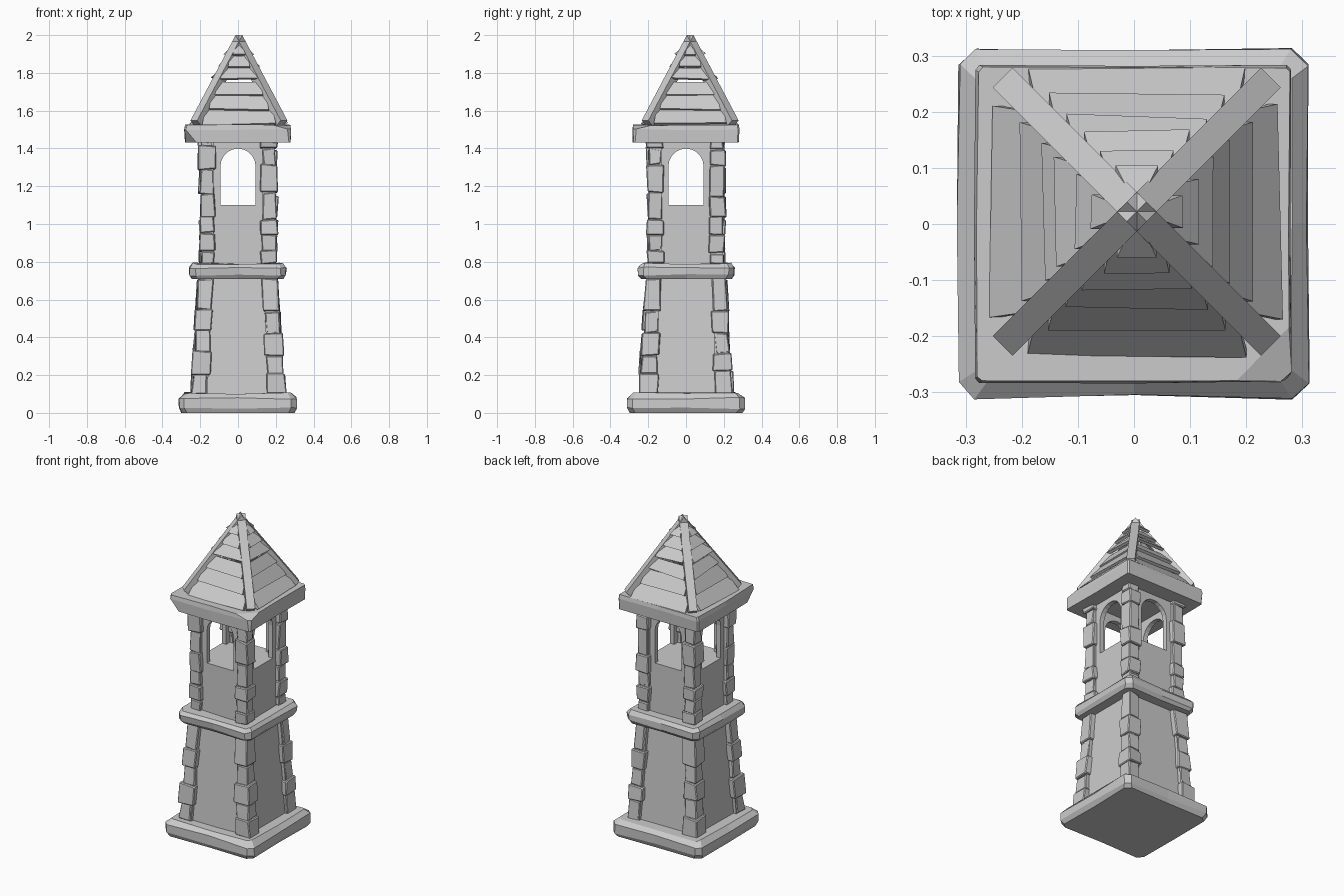
import bpy, bmesh, math, random
from mathutils import Vector

if "Cube" in bpy.data.objects:
    bpy.data.objects.remove(bpy.data.objects["Cube"])

random.seed(7)


def jit(a):
    return random.uniform(-a, a)


def finish(bm, name, bevel=0.0):
    if bevel:
        bmesh.ops.bevel(bm, geom=list(bm.edges), offset=bevel, segments=1, affect='EDGES')
    bmesh.ops.recalc_face_normals(bm, faces=bm.faces)
    me = bpy.data.meshes.new(name)
    bm.to_mesh(me)
    bm.free()
    ob = bpy.data.objects.new(name, me)
    bpy.context.collection.objects.link(ob)
    return ob


def loft(name, rings, bevel=0.0):
    """Closed solid through a stack of equal-length vertex rings."""
    bm = bmesh.new()
    rows = [[bm.verts.new(p) for p in r] for r in rings]
    n = len(rows[0])
    for a, b in zip(rows, rows[1:]):
        for i in range(n):
            bm.faces.new((a[i], a[(i + 1) % n], b[(i + 1) % n], b[i]))
    bm.faces.new(rows[0][::-1])
    bm.faces.new(rows[-1])
    return finish(bm, name, bevel)


def square(h, z):
    return [(-h, -h, z), (h, -h, z), (h, h, z), (-h, h, z)]


CORNERS = [(1, -1), (1, 1), (-1, 1), (-1, -1)]


def slab(name, levels, wobble):
    """Worn stone slab. Each level: z, half width, corner cut, {corner: bigger cut}."""
    side_shift = [jit(wobble) for _ in range(4)]
    rings = []
    for k, (z, h, cut, chips) in enumerate(levels):
        ring = []
        dz = wobble if k else 0
        for i, (sx, sy) in enumerate(CORNERS):
            c = chips.get(i, cut)
            a, b = (sx * (h - c), sy * h), (sx * h, sy * (h - c))
            if sx * sy > 0:
                a, b = b, a
            nx, ny = CORNERS[(i + 1) % 4]
            mid = ((sx + nx) / 2 * (h + side_shift[i]), (sy + ny) / 2 * (h + side_shift[i]))
            for p in (a, b, mid):
                ring.append((p[0] + jit(wobble * .5), p[1] + jit(wobble * .5), z + jit(dz)))
        rings.append(ring)
    return loft(name, rings)


# Base, middle ledge and eave slabs
slab("base_slab", [(0, .297, .03, {}), (.025, .312, .03, {}), (.078, .312, .03, {}),
                   (.105, .282, .02, {})], .006)
slab("middle_ledge", [(.71, .24, .03, {}), (.73, .254, .03, {}), (.77, .256, .03, {}),
                      (.79, .238, .02, {})], .006)
slab("eave_slab", [(1.432, .279, .008, {3: .06}), (1.50, .282, .008, {0: .02}),
                   (1.526, .278, .008, {0: .095})], .004)

# Tapered lower wall and solid lower part of the belfry
loft("lower_wall", [square(.222, .09), square(.178, .72)])
loft("belfry_base", [square(.178, .78), square(.178, 1.10)])

# Four belfry walls with arched openings
W, R, SPRING, THICK = .178, .093, 1.306, .03
outline = [(-W, 1.10), (-R, 1.10)]
outline += [(-R * math.cos(math.pi * i / 10), SPRING + R * math.sin(math.pi * i / 10)) for i in range(11)]
outline += [(R, 1.10), (W, 1.10), (W, 1.44), (-W, 1.44)]
for k in range(4):
    bm = bmesh.new()
    face = bm.faces.new([bm.verts.new((x, -W, z)) for x, z in outline])
    ext = bmesh.ops.extrude_face_region(bm, geom=[face])
    for v in ext["geom"]:
        if isinstance(v, bmesh.types.BMVert):
            v.co.y += THICK
    ob = finish(bm, f"arch_wall_{k}")
    ob.rotation_euler.z = k * math.pi / 2


def pier(name, sx, sy, z0, z1, in0, in1, out0, out1, cuts):
    """Corner pier: a plain core with irregular quoin stones stacked around it."""
    def quad(z, grow_in, grow_out, w=0.0):
        t = (z - z0) / (z1 - z0)
        a = in0 + (in1 - in0) * t - grow_in
        b = out0 + (out1 - out0) * t + grow_out
        return [(sx * (x + jit(w)), sy * (y + jit(w)), z + jit(w))
                for x, y in ((a, a), (b, a), (b, b), (a, b))]
    loft(name + "_core", [quad(z0, 0, 0), quad(z1, 0, 0)])
    cuts = [cuts[0]] + [c + jit(.015) for c in cuts[1:-1]] + [cuts[-1]]
    for i, (a, b) in enumerate(zip(cuts, cuts[1:])):
        big = (i + (sx * sy > 0)) % 2 == 0
        gi = .010 + jit(.004) if big else jit(.004)
        go = .013 + jit(.004) if big else .006 + jit(.004)
        loft(f"{name}_stone_{i}", [quad(a, gi, go, .006), quad(b, gi, go, .006)], .005)


# Corner piers on both storeys
for n, (sx, sy) in enumerate(CORNERS):
    pier(f"lower_pier_{n}", sx, sy, .09, .72, .162, .134, .240, .200,
         [.10, .22, .32, .43, .545, .71])
    pier(f"upper_pier_{n}", sx, sy, .78, 1.44, .129, .129, .194, .194,
         [.79, .86, .945, 1.03, 1.16, 1.30, 1.405, 1.436])

# Roof: ridge beams from each eave corner to the apex
CX, CY = .005, .022
for n, (sx, sy) in enumerate(CORNERS):
    d = Vector((sx, sy, 0)).normalized()
    s = Vector((-d.y, d.x, 0)) * .025
    c, up = Vector((CX, CY, 0)), Vector((0, 0, 1))

    def at(r, z):
        return c + d * r + up * z
    foot_top, foot_low = at(.338, 1.548), at(.300, 1.515)
    apex_top, apex_low = at(0, 2.0), at(0, 1.92)
    loft(f"ridge_beam_{n}", [[foot_low - s, foot_low + s, foot_top + s, foot_top - s],
                             [apex_low - s, apex_low + s, apex_top + s, apex_top - s]])

# Roof planks: lower edge radius and height, upper edge radius and height
ROWS = [(.257, 1.53, .190, 1.607), (.207, 1.612, .155, 1.685), (.170, 1.69, .122, 1.752),
        (.142, 1.772, .092, 1.825), (.110, 1.835, .060, 1.89), (.080, 1.90, .015, 1.965)]
for side in range(4):
    ang = side * math.pi / 2
    ca, sa = math.cos(ang), math.sin(ang)

    def put(x, r, z):
        return (CX + x * ca + r * sa, CY + x * sa - r * ca, z)
    for i, (r0, z0, r1, z1) in enumerate(ROWS):
        w0 = r0 - (.064 if i == 0 else .047) + jit(.005)
        w1 = max(min(r1, (2 - z1) * .53) - .012, .004)
        e = [jit(.007 if i < 4 else .003) for _ in range(4)]
        t = .016
        outer = [put(-w0, r0 + e[0], z0 + e[2]), put(w0, r0 + e[1], z0 + e[3]),
                 put(w1, r1, z1), put(-w1, r1, z1)]
        inner = [put(-w0, r0 + e[0] - t, z0 + e[2] - .008), put(w0, r0 + e[1] - t, z0 + e[3] - .008),
                 put(w1, max(r1 - t, 0), z1 - .008), put(-w1, max(r1 - t, 0), z1 - .008)]
        loft(f"roof_plank_{side}_{i}", [inner, outer])
